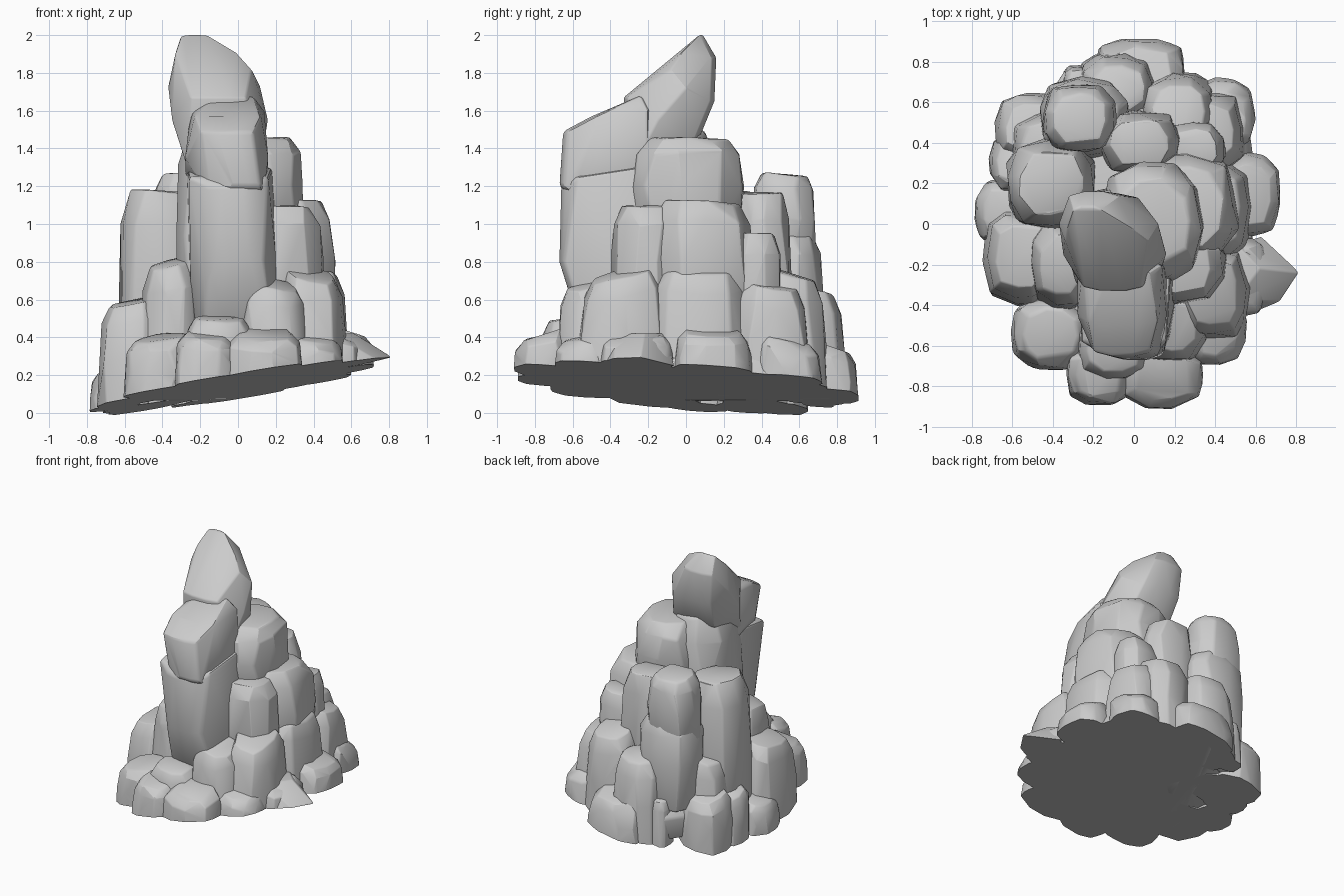
import bpy, bmesh, math, random
from mathutils import Vector

if "Cube" in bpy.data.objects:
    bpy.data.objects.remove(bpy.data.objects["Cube"])

random.seed(4)

stone = bpy.data.materials.new("grey_stone")
stone.use_nodes = True
grey = (0.6, 0.6, 0.6, 1)
stone.diffuse_color = grey
stone.node_tree.nodes["Principled BSDF"].inputs["Base Color"].default_value = grey

# The whole formation is sliced off by one sloping ground plane
ground_point = Vector((0, 0, 0.142))
ground_normal = Vector((-0.165, 0.075, 1)).normalized()


def ground_height(x, y):
    return ground_point.z + 0.165 * x - 0.075 * y


def hull_object(name, points, chamfer):
    """Convex stone around points, with worn edges and a sliced base."""
    bm = bmesh.new()
    for p in points:
        bm.verts.new(p)
    hull = bmesh.ops.convex_hull(bm, input=bm.verts[:])
    loose = {v for v in hull["geom_interior"] + hull["geom_unused"]
             if isinstance(v, bmesh.types.BMVert)}
    bmesh.ops.delete(bm, geom=list(loose), context="VERTS")
    bmesh.ops.dissolve_limit(bm, angle_limit=math.radians(5),
                             verts=bm.verts[:], edges=bm.edges[:])
    sharp = [e for e in bm.edges if e.calc_face_angle(0) > math.radians(28)]
    bmesh.ops.bevel(bm, geom=sharp, offset=chamfer, segments=2,
                    affect="EDGES", profile=0.5, clamp_overlap=True)
    cut = bmesh.ops.bisect_plane(bm, geom=bm.verts[:] + bm.edges[:] + bm.faces[:],
                                 plane_co=ground_point, plane_no=ground_normal,
                                 clear_inner=True)
    rim = [e for e in cut["geom_cut"] if isinstance(e, bmesh.types.BMEdge)]
    if rim:
        bmesh.ops.holes_fill(bm, edges=rim, sides=0)
    bmesh.ops.recalc_face_normals(bm, faces=bm.faces[:])
    mesh = bpy.data.meshes.new(name)
    bm.to_mesh(mesh)
    bm.free()
    obj = bpy.data.objects.new(name, mesh)
    bpy.context.collection.objects.link(obj)
    mesh.materials.append(stone)
    bpy.ops.object.select_all(action="DESELECT")
    obj.select_set(True)
    bpy.context.view_layer.objects.active = obj
    bpy.ops.object.shade_smooth_by_angle(angle=math.radians(25))


def rock(name, x, y, half_x, half_y, top, bottom=None, spread=0.0, slope=0.0):
    """Blocky boulder: rounded-square rings, its top falling away outwards."""
    low = ground_height(x, y) - 0.06 if bottom is None else bottom
    sides = 10
    turn = random.uniform(0, math.tau)
    outward = Vector((x, y)).normalized()
    tilt_x = random.uniform(-0.08, 0.08) - slope * outward.x
    tilt_y = random.uniform(-0.08, 0.08) - slope * outward.y
    rings = [(0, 1 + spread), (0.5, 1 + spread / 3), (0.84, 0.95), (1, 0.72)]
    points = []
    for level, scale in rings:
        for i in range(sides):
            a = turn + math.tau * (i + random.uniform(-0.25, 0.25)) / sides
            c, s = math.cos(a), math.sin(a)
            r = scale * (abs(c) ** 3 + abs(s) ** 3) ** (-1 / 3)
            r *= random.uniform(0.95, 1.04)
            dx, dy = c * r * half_x, s * r * half_y
            z = low + (top - low) * level
            z += level * (dx * tilt_x + dy * tilt_y) + random.uniform(-0.02, 0)
            points.append((x + dx, y + dy, z))
    hull_object(name, points, 0.015)


def slab(name, sections):
    """Leaning stone from cross bars, each (y, z, left edge, right edge)."""
    points = []
    for y, z, x0, x1 in sections:
        points += [(x0, y, z), (x1, y, z)]
        out = -0.02 if y < -0.3 else 0.02
        for t in (0.3, 0.7):
            points.append((x0 + (x1 - x0) * t, y + out, z))
    hull_object(name, points, 0.03)


# Leaning spire
slab("spire_tip", [
    (0.07, 2, -.3, -.16), (.14, 1.88, -.32, -.08), (.13, 1.65, -.3, .02),
    (.04, 1.43, -.27, .08), (-.02, 1.91, -.33, -.01), (-.08, 1.82, -.34, .07),
    (-.15, 1.55, -.35, .16), (-.31, 1.67, -.25, .04), (-.28, 1.3, -.27, .12),
    (0, 1.72, -.37, .12)])
slab("spire_middle", [
    (-.63, 1.49, -.2, .08), (-.65, 1.2, -.08, .12), (-.6, 1.16, -.16, .14),
    (-.24, 1.68, -.12, .08), (-.48, 1.57, -.23, .12), (-.45, 1.35, -.28, .16),
    (-.2, 1.25, -.28, .16), (-.2, 1.6, -.25, .14)])
slab("spire_foot", [
    (-.64, 1.2, -.16, .1), (-.58, 1.25, -.26, .16), (-.65, .8, -.12, .14),
    (-.6, .66, -.17, .14), (-.55, .48, -.18, .18), (-.25, 1.3, -.27, .18),
    (-.2, .4, -.25, .24)])
rock("spire_back", -.1, -.08, .23, .26, 1.5, .4)

# Hidden mass that closes the gaps between boulders
rock("plinth", 0, .02, .6, .76, .36)
rock("inner_core", 0, .1, .46, .52, .72)

# Tall columns around the spire
rock("right_column_cap", .09, .01, .25, .29, 1.46, .95)
rock("right_column", .24, .08, .27, .28, 1.12, .5, .05)
rock("right_column_front", .2, -.2, .25, .19, 1.11, .5, .05)
rock("left_column", -.41, .2, .22, .22, 1.18, .1)
rock("rear_column_cap", -.27, .52, .18, .17, 1.27, .8)
rock("rear_column", -.24, .52, .22, .2, .96, .3)
rock("rear_inner_column", .03, .4, .2, .16, 1.17, .3)
rock("rear_right_column", .3, .37, .15, .14, .95, .3)

# Middle ring of boulders
for name, *size in [
        ("right_front_boulder", .39, -.34, .17, .22, .74),
        ("right_boulder", .4, .07, .17, .25, .77),
        ("front_boulder", .19, -.5, .17, .17, .69),
        ("front_small_boulder", -.1, -.62, .18, .15, .51),
        ("left_front_boulder", -.36, -.2, .15, .21, .8),
        ("left_boulder", -.55, -.16, .18, .22, .6),
        ("left_rear_boulder", -.43, .38, .17, .17, .64),
        ("rear_boulder", -.08, .67, .18, .16, .66),
        ("rear_right_boulder", .22, .56, .18, .17, .74),
        ("right_rear_boulder", .38, .45, .16, .19, .68)]:
    rock(name, *size, spread=0.12, slope=0.25)

# Low outer ring
for name, *size in [
        ("front_left_toe", -.41, -.54, .19, .17, .41),
        ("front_toe", -.17, -.74, .16, .15, .42),
        ("front_right_toe", .14, -.75, .2, .16, .42),
        ("right_front_toe", .39, -.53, .16, .16, .41),
        ("right_toe", .52, -.26, .15, .19, .42),
        ("right_middle_toe", .56, .14, .16, .2, .44),
        ("right_rear_toe", .43, .53, .16, .18, .4),
        ("rear_toe", .03, .75, .22, .16, .36),
        ("rear_pebble", -.28, .7, .07, .08, .38),
        ("rear_left_toe", -.5, .47, .18, .17, .4),
        ("left_toe", -.65, .06, .13, .16, .24),
        ("left_rear_toe", -.58, .3, .13, .14, .38)]:
    rock(name, *size, spread=0.06, slope=0.25)

# Pointed wedge on the right flank
hull_object("right_wedge", [
    (.81, -.24, .3), (.81, -.24, .15), (.72, -.38, .29), (.54, -.49, .2),
    (.66, -.05, .2), (.5, -.1, .42), (.62, -.22, .42), (.5, -.38, .42),
    (.4, -.25, .1)], 0.008)
